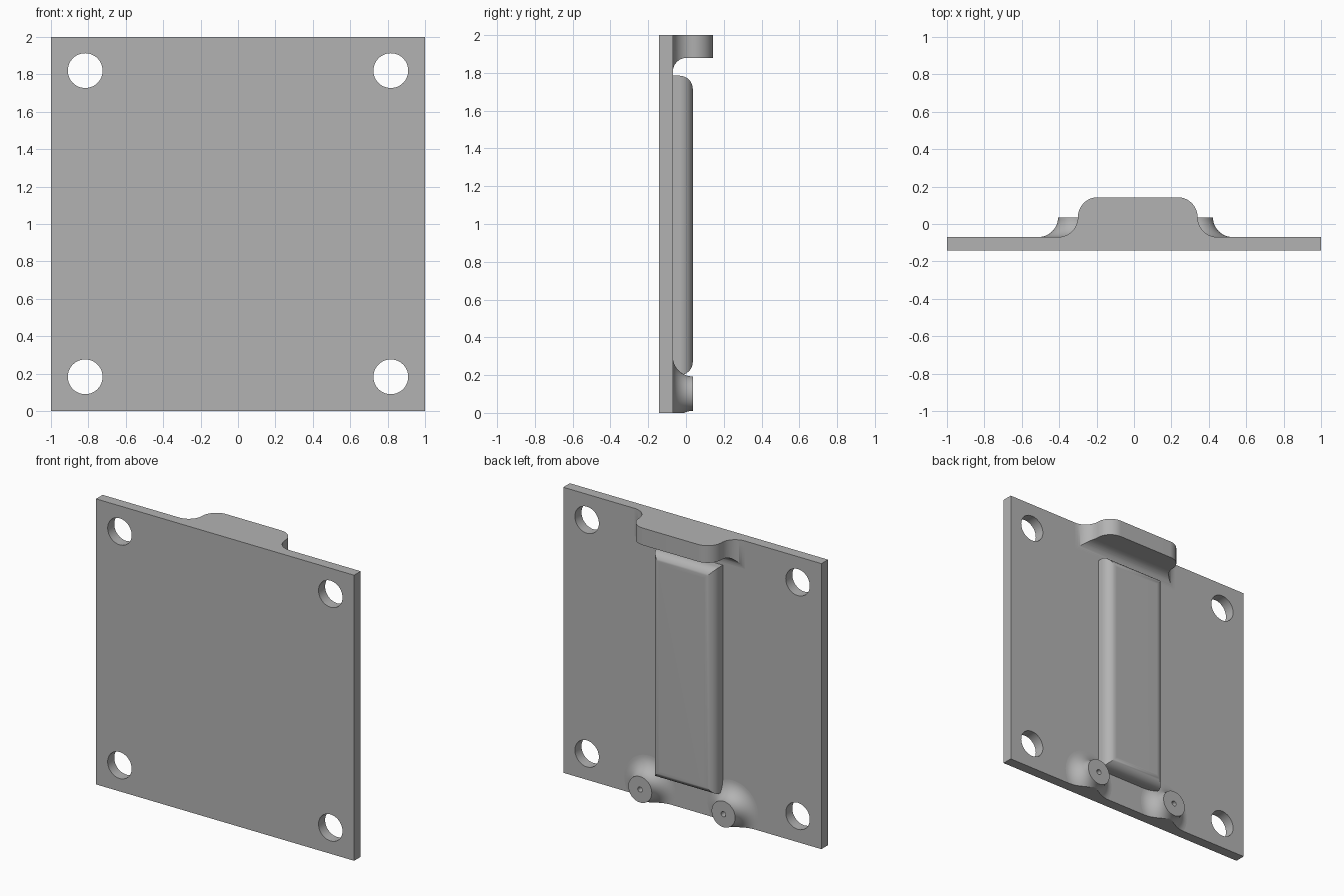
import bpy, bmesh
from math import cos, sin, pi, radians
from mathutils import Matrix, Vector

cube = bpy.data.objects.get("Cube")
if cube:
    bpy.data.objects.remove(cube, do_unlink=True)

grey = bpy.data.materials.new("plain grey")
grey.use_nodes = True
grey.diffuse_color = (0.45, 0.45, 0.45, 1)
grey.node_tree.nodes["Principled BSDF"].inputs["Base Color"].default_value = grey.diffuse_color

FRONT, FACE, BOSS_TOP, TAB_TOP = -0.143, -0.07, 0.036, 0.143   # depth levels in y


def make(name, bm):
    bmesh.ops.recalc_face_normals(bm, faces=bm.faces)
    mesh = bpy.data.meshes.new(name)
    bm.to_mesh(mesh)
    bm.free()
    mesh.materials.append(grey)
    obj = bpy.data.objects.new(name, mesh)
    bpy.context.collection.objects.link(obj)
    return obj


def box(x0, x1, y0, y1, z0, z1):
    bm = bmesh.new()
    size = Vector((x1 - x0, y1 - y0, z1 - z0))
    centre = Vector((x0 + x1, y0 + y1, z0 + z1)) / 2
    bmesh.ops.create_cube(bm, size=1, matrix=Matrix.Translation(centre) @ Matrix.Diagonal(size).to_4x4())
    return bm


def arc(cx, cy, r, a0, a1, n=12):
    angles = [radians(a0 + (a1 - a0) * i / n) for i in range(n + 1)]
    return [(cx + r * cos(a), cy + r * sin(a)) for a in angles]


def prism(points, vec):
    bm = bmesh.new()
    face = bm.faces.new([bm.verts.new(p) for p in points])
    out = bmesh.ops.extrude_face_region(bm, geom=[face])["geom"]
    bmesh.ops.translate(bm, vec=vec, verts=[v for v in out if isinstance(v, bmesh.types.BMVert)])
    return bm


def cut(obj, cutter):
    # apply the cut, then remove the cutter
    cutter.hide_render = True
    mod = obj.modifiers.new("cut", 'BOOLEAN')
    mod.operation, mod.solver, mod.object = 'DIFFERENCE', 'EXACT', cutter
    bpy.context.view_layer.update()
    mesh = bpy.data.meshes.new_from_object(obj.evaluated_get(bpy.context.evaluated_depsgraph_get()))
    obj.modifiers.clear()
    obj.data = mesh
    bpy.data.objects.remove(cutter, do_unlink=True)


def finish(obj):
    bpy.ops.object.select_all(action='DESELECT')
    obj.select_set(True)
    bpy.context.view_layer.objects.active = obj
    bpy.ops.object.shade_smooth_by_angle(angle=radians(30))
    obj.modifiers.new("even_shading", 'WEIGHTED_NORMAL').keep_sharp = True


# Square plate with four corner holes
plate = make("plate", box(-1, 1, FRONT, FACE, 0, 2))
drill = bmesh.new()
for x in (-0.817, 0.817):
    for z in (0.183, 1.82):
        bmesh.ops.create_cone(drill, cap_ends=True, segments=48, radius1=0.093, radius2=0.093, depth=0.5,
                              matrix=Matrix.Translation((x, FACE, z)) @ Matrix.Rotation(pi / 2, 4, 'X'))
cut(plate, make("hole_cutter", drill))

# Long raised pad with rounded rim and mitred corners
bm = box(-0.236, 0.248, FACE - 0.01, BOSS_TOP, 0.2, 1.785)
rim = [e for e in bm.edges if all(v.co.y > 0 for v in e.verts)]
bmesh.ops.bevel(bm, geom=rim, offset=0.07, segments=10, profile=0.5, affect='EDGES')
pad = make("raised_pad", bm)

# Top tab: flared sides, rounded corners
MID, HALF, R = 0.02, 0.32, 0.1065
side = (arc(HALF + R, FACE + R, R, 270, 180) +
        arc(HALF - R, TAB_TOP - R, R, 0, 90))
side = [(side[0][0], FACE - 0.01)] + side
outline = [(MID + x, y, 1.78) for x, y in side] + [(MID - x, y, 1.78) for x, y in reversed(side)]
tab = make("top_tab", prism(outline, (0, 0, 0.22)))

# Fillet below the tab
F = 0.075
under = arc(FACE + F, 1.88 - F, F, 180, 90) + [(0.4, 1.88), (0.4, 1.6), (-0.12, 1.6), (-0.12, 1.88 - F)]
cut(tab, make("fillet_cutter", prism([(-1, y, z) for y, z in under], (2, 0, 0))))

# Two flared bosses with small blind holes, trimmed flush with the plate edge
bosses = []
for name, x in (("left_boss", 0.331), ("right_boss", -0.315)):
    r, flare = 0.091, BOSS_TOP - FACE
    profile = [(0, -0.04), (0.018, -0.04), (0.018, BOSS_TOP)]
    profile += arc(r + flare, BOSS_TOP, flare, 180, 270)
    profile += [(r + flare, FACE - 0.005), (0, FACE - 0.005)]
    bm = bmesh.new()
    verts = [bm.verts.new((x + d, y, 0.102)) for d, y in profile]
    edges = [bm.edges.new(pair) for pair in zip(verts, verts[1:])]
    bmesh.ops.spin(bm, geom=verts + edges, cent=(x, 0, 0.102), axis=(0, 1, 0), angle=2 * pi, steps=48)
    bmesh.ops.remove_doubles(bm, verts=bm.verts, dist=0.0001)
    bmesh.ops.bisect_plane(bm, geom=bm.verts[:] + bm.edges[:] + bm.faces[:],
                           plane_co=(0, 0, 0), plane_no=(0, 0, -1), clear_outer=True)
    bmesh.ops.holes_fill(bm, edges=[e for e in bm.edges if e.is_boundary], sides=0)
    bosses.append(make(name, bm))

for part in [plate, pad, tab] + bosses:
    finish(part)
